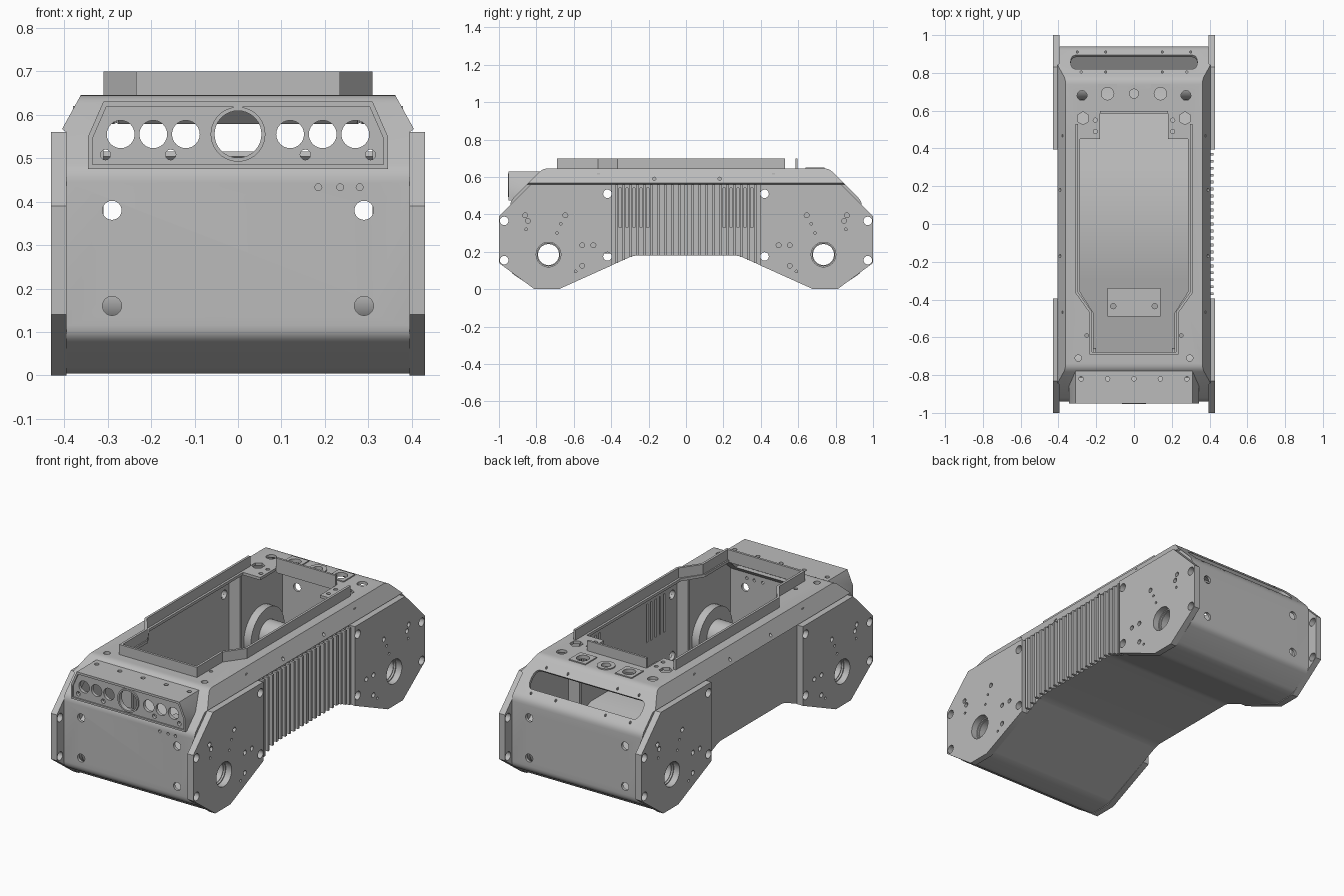
import bpy, bmesh, math
from mathutils import Vector, Matrix

cube = bpy.data.objects.get("Cube")
if cube:
    bpy.data.objects.remove(cube)

grey = bpy.data.materials.new("machined grey")
grey.use_nodes = True
grey.diffuse_color = (0.5, 0.5, 0.5, 1)
grey.node_tree.nodes["Principled BSDF"].inputs["Base Color"].default_value = (0.5, 0.5, 0.5, 1)

SIGNS = (-1, 1)
CORNERS = [(sx, sy) for sx in SIGNS for sy in SIGNS]


def prism(bm, pts, vec):
    """Extrude a flat outline of 3D points along a vector."""
    face = bm.faces.new([bm.verts.new(p) for p in pts])
    new = bmesh.ops.extrude_face_region(bm, geom=[face], use_keep_orig=True)["geom"]
    bmesh.ops.translate(bm, vec=vec, verts=[v for v in new if isinstance(v, bmesh.types.BMVert)])


def along_x(bm, yz, x0, x1):
    prism(bm, [(x0, y, z) for y, z in yz], (x1 - x0, 0, 0))


def along_y(bm, xz, y0, y1):
    prism(bm, [(x, y0, z) for x, z in xz], (0, y1 - y0, 0))


def along_z(bm, xy, z0, z1):
    prism(bm, [(x, y, z0) for x, y in xy], (0, 0, z1 - z0))


def box(bm, x0, x1, y0, y1, z0, z1):
    along_z(bm, [(x0, y0), (x1, y0), (x1, y1), (x0, y1)], z0, z1)


def rod(bm, axis, centre, r, length, sides=24, r2=None):
    turn = {"X": Matrix.Rotation(math.pi / 2, 4, "Y"),
            "Y": Matrix.Rotation(math.pi / 2, 4, "X"), "Z": Matrix()}[axis]
    bmesh.ops.create_cone(bm, cap_ends=True, segments=sides, radius1=r, radius2=r2 or r,
                          depth=length, matrix=Matrix.Translation(centre) @ turn)


def rounded(pts, r, n=4):
    """Round every corner of a 2D outline."""
    out = []
    for i, p in enumerate(pts):
        p = Vector(p)
        a = p + (Vector(pts[i - 1]) - p).normalized() * r
        c = p + (Vector(pts[(i + 1) % len(pts)]) - p).normalized() * r
        out += [tuple(a.lerp(p, t / n).lerp(p.lerp(c, t / n), t / n)) for t in range(n + 1)]
    return out


def mirrored(half):
    """Complete a half outline by reflecting its first coordinate."""
    return half + [(-a, b) for a, b in reversed(half)]


def make(name, bm):
    bmesh.ops.recalc_face_normals(bm, faces=bm.faces)
    mesh = bpy.data.meshes.new(name)
    bm.to_mesh(mesh)
    bm.free()
    obj = bpy.data.objects.new(name, mesh)
    mesh.materials.append(grey)
    bpy.context.collection.objects.link(obj)
    return obj


def build(name, fn, *args):
    bm = bmesh.new()
    fn(bm, *args)
    return make(name, bm)


def combine(obj, tool, operation="DIFFERENCE"):
    """Apply a boolean and discard the tool."""
    tool.hide_render = True
    mod = obj.modifiers.new("boolean", "BOOLEAN")
    mod.operation, mod.solver, mod.object = operation, "EXACT", tool
    bpy.context.view_layer.objects.active = obj
    bpy.ops.object.modifier_apply(modifier=mod.name)
    bpy.data.objects.remove(tool)


def smooth(obj):
    bpy.ops.object.select_all(action="DESELECT")
    obj.select_set(True)
    bpy.context.view_layer.objects.active = obj
    bpy.ops.object.shade_smooth_by_angle(angle=math.radians(25))


# Hull: side profile crossed with front section, then hollowed
outer_side = mirrored([(0.94, 0.09), (0.81, 0.004), (0.68, 0.004), (0.28, 0.18)][::-1]
                      + [(0.94, 0.47), (0.765, 0.645)])
inner_side = mirrored([(0.285, 0.195), (0.675, 0.02), (0.80, 0.02), (0.925, 0.10),
                       (0.925, 0.462), (0.757, 0.63)])
outer_front = mirrored([(0.395, -0.1), (0.395, 0.56), (0.405, 0.567), (0.362, 0.645)])
inner_front = mirrored([(0.378, -0.1), (0.378, 0.56), (0.35, 0.63)])
hull = build("hull", along_x, rounded(outer_side, 0.025), -0.5, 0.5)
combine(hull, build("section", along_y, outer_front, -1.1, 1.1), "INTERSECT")
snout_shape = mirrored([(0.345, 0.475), (0.345, 0.55), (0.31, 0.63)])
combine(hull, build("snout", along_y, snout_shape, -0.95, -0.74), "UNION")
hollow = build("hollow", along_x, inner_side, -0.5, 0.5)
combine(hollow, build("section", along_y, inner_front, -1.1, 1.1), "INTERSECT")
combine(hull, hollow)
snout_inner = mirrored([(0.33, 0.49), (0.33, 0.548), (0.30, 0.615)])
combine(hull, build("snout_hollow", along_y, snout_inner, -0.925, -0.72))
recess = mirrored([(0.335, 0.485), (0.335, 0.545), (0.303, 0.618)])
combine(hull, build("snout_recess", along_y, recess, -1, -0.943))

# Deck opening
opening = mirrored([(0.215, -0.68), (0.215, -0.47), (0.285, -0.36),
                    (0.285, 0.45), (0.18, 0.45), (0.18, 0.59)])
combine(hull, build("opening", along_z, opening, 0.5, 0.8))

# Rear handle slot, cut square to the slope
slot = rounded(mirrored([(0.335, 0.82), (0.335, 0.895)]), 0.034, 6)
combine(hull, build("slot", prism, [(x, y - 0.1, 1.31 - y) for x, y in slot], (0, 0.2, 0.2)))

# Holes in front, rear, deck and flanks
bm = bmesh.new()
rod(bm, "Y", (0, -0.9, 0.555), 0.055, 0.3, 40)
for s in SIGNS:
    for x in (0.12, 0.195, 0.27):
        rod(bm, "Y", (s * x, -0.9, 0.555), 0.032, 0.3)
    for x in (0.155, 0.305):
        rod(bm, "Y", (s * x, -0.9, 0.508), 0.012, 0.3, 12)
    for y in SIGNS:
        for z in (0.16, 0.38):
            rod(bm, "Y", (s * 0.29, y * 0.93, z), 0.022, 0.08)
    for y in (-0.17, 0.18):
        rod(bm, "X", (s * 0.4, y, 0.59), 0.009, 0.06, 12)
    rod(bm, "Z", (s * 0.27, 0.56, 0.64), 0.034, 0.1, 6)
    rod(bm, "Z", (s * 0.275, 0.68, 0.64), 0.026, 0.1)
    rod(bm, "Z", (s * 0.14, 0.69, 0.64), 0.033, 0.1)
    rod(bm, "Z", (s * 0.295, -0.71, 0.64), 0.017, 0.1, 16)
    rod(bm, "Z", (s * 0.25, -0.59, 0.64), 0.01, 0.1, 12)
    for y in (0.49, 0.55):
        rod(bm, "Z", (s * 0.205, y, 0.64), 0.011, 0.1, 12)
    for x in (0.14, 0.28):
        rod(bm, "Z", (s * x, -0.82, 0.62), 0.012, 0.06, 12)
    for x, y in ((0.15, 0.805), (0.28, 0.805), (0.15, 0.91), (0.30, 0.91)):
        rod(bm, "Z", (s * x, y, 1.41 - y), 0.006, 0.06, 8)
rod(bm, "Z", (0, -0.82, 0.62), 0.012, 0.06, 12)
rod(bm, "Z", (0, 0.69, 0.64), 0.024, 0.1)
for x in (0.185, 0.235, 0.28):
    rod(bm, "Y", (x, -0.93, 0.433), 0.008, 0.08, 12)
for sx, sy in CORNERS:
    rod(bm, "X", (sx * 0.39, sy * 0.735, 0.185), 0.06, 0.08, 32)
    for z in (0.175, 0.51):
        rod(bm, "X", (sx * 0.39, sy * 0.42, z), 0.024, 0.08)
# Cooling slits behind the fins
for s in SIGNS:
    for i in range(5):
        y = s * (0.204 + i * 0.037)
        box(bm, 0.36, 0.42, y - 0.006, y + 0.006, 0.33, 0.54)
combine(hull, make("holes", bm))
smooth(hull)

# Cooling fins on the left flank
bm = bmesh.new()
for i in range(21):
    y = (i - 10) * 0.037
    bottom = 0.18 - max(0, abs(y) - 0.28) * 0.44
    box(bm, 0.39, 0.42, y - 0.007, y + 0.007, bottom, 0.56)
make("cooling_fins", bm)

# Four armoured side panels with bolt holes
outline = [(1, 0.14), (0.81, 0), (0.68, 0), (0.395, 0.128), (0.395, 0.56), (0.83, 0.56), (1, 0.39)]
bolts = [(0.86, 0.395), (0.845, 0.365), (0.645, 0.395), (0.555, 0.235), (0.495, 0.235), (0.555, 0.125)]
pins = [(0.67, 0.35), (0.69, 0.30), (0.855, 0.32), (0.59, 0.095)]
corner_bolts = [(0.972, 0.365), (0.972, 0.155), (0.42, 0.51), (0.42, 0.175)]
for sx, sy in CORNERS:
    name = ("front" if sy < 0 else "rear") + ("_left" if sx > 0 else "_right")
    panel = build(name + "_panel", along_x, [(sy * y, z) for y, z in outline], sx * 0.395, sx * 0.43)
    bm = bmesh.new()
    rod(bm, "X", (sx * 0.41, sy * 0.735, 0.185), 0.066, 0.1, 40)
    for group, r in ((bolts, 0.013), (pins, 0.007), (corner_bolts, 0.023)):
        for y, z in group:
            rod(bm, "X", (sx * 0.41, sy * y, z), r, 0.1, 16)
    combine(panel, make("panel_holes", bm))
    smooth(panel)

    # Axle hub: flange and hollow shaft inside the hull
    hub = build(name + "_hub", rod, "X", (sx * 0.36, sy * 0.735, 0.185), 0.145, 0.05, 40)
    combine(hub, build("shaft", rod, "X", (sx * 0.29, sy * 0.735, 0.185), 0.078, 0.18, 32), "UNION")
    combine(hub, build("bore", rod, "X", (sx * 0.3, sy * 0.735, 0.185), 0.056, 0.4, 32))
    smooth(hub)

    # Inner stiffener
    build(name + "_stiffener", box, sx * 0.31, sx * 0.38, sy * 0.46, sy * 0.475, 0.11, 0.62)

# Upright collar around the deck opening
rim = [(0.31, 0.53), (0.31, -0.365), (0.235, -0.47), (0.235, -0.69)]
rim_in = [(0.297, 0.53), (0.297, -0.36), (0.222, -0.465), (0.222, -0.677)]
collar = mirrored(rim) + mirrored(rim_in)[::-1]
build("collar", along_z, collar, 0.64, 0.70)
build("collar_back", box, -0.18, 0.18, 0.585, 0.597, 0.62, 0.70)


# Raised rings and sensor mounts
def ring(name, axis, centre, r, hole, depth, sides=32):
    obj = build(name, rod, axis, centre, r, depth, sides)
    combine(obj, build("bore", rod, axis, centre, hole, depth * 3, 32))
    smooth(obj)


ring("camera_ring", "Y", (0, -0.945, 0.555), 0.063, 0.054, 0.014, 40)
ring("deck_ring", "Z", (0, 0.69, 0.647), 0.046, 0.024, 0.008)
for s in SIGNS:
    mount = build("deck_mount", box, s * 0.09, s * 0.19, 0.64, 0.74, 0.643, 0.651)
    combine(mount, build("bore", rod, "Z", (s * 0.14, 0.69, 0.65), 0.033, 0.1))

# Bracket on the inner floor
bracket = build("floor_bracket", box, -0.14, 0.14, -0.49, -0.34, 0.19, 0.215)
bm = bmesh.new()
for s in SIGNS:
    rod(bm, "Z", (s * 0.11, -0.435, 0.2), 0.014, 0.1, 16)
combine(bracket, make("bracket_holes", bm))
